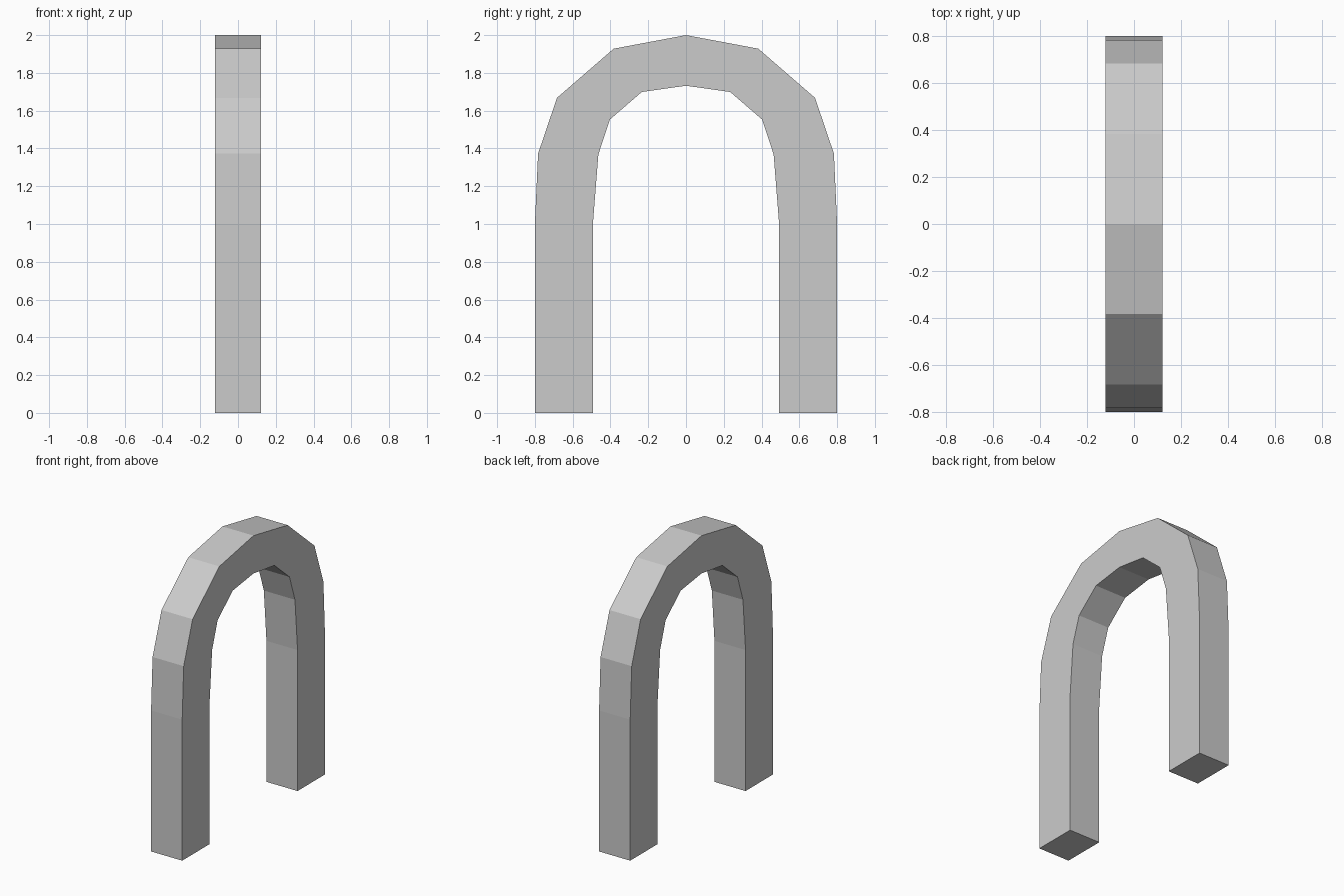
import bpy
import bmesh

if "Cube" in bpy.data.objects:
    bpy.data.objects.remove(bpy.data.objects["Cube"])

HALF_DEPTH = 0.122

# Half profile (y, z) from foot to crown
outer = [(0.80, 0), (0.80, 1.0), (0.783, 1.373), (0.683, 1.668), (0.383, 1.928), (0, 2.0)]
inner = [(0.493, 0), (0.493, 1.0), (0.464, 1.368), (0.403, 1.553), (0.234, 1.699), (0, 1.732)]


def mirrored(half):
    """Complete a half profile across y = 0."""
    return half + [(-y, z) for y, z in reversed(half[:-1])]


# Arch: one four-sided section per profile point, bridged into a solid
bm = bmesh.new()
sections = []
for (yo, zo), (yi, zi) in zip(mirrored(outer), mirrored(inner)):
    corners = [(-HALF_DEPTH, yo, zo), (HALF_DEPTH, yo, zo),
               (HALF_DEPTH, yi, zi), (-HALF_DEPTH, yi, zi)]
    sections.append([bm.verts.new(c) for c in corners])

for a, b in zip(sections, sections[1:]):
    for i in range(4):
        j = (i + 1) % 4
        bm.faces.new((a[i], a[j], b[j], b[i]))

# Feet
bm.faces.new(sections[0])
bm.faces.new(sections[-1])
bmesh.ops.recalc_face_normals(bm, faces=bm.faces)

mesh = bpy.data.meshes.new("arch")
bm.to_mesh(mesh)
bm.free()
bpy.context.collection.objects.link(bpy.data.objects.new("arch", mesh))
